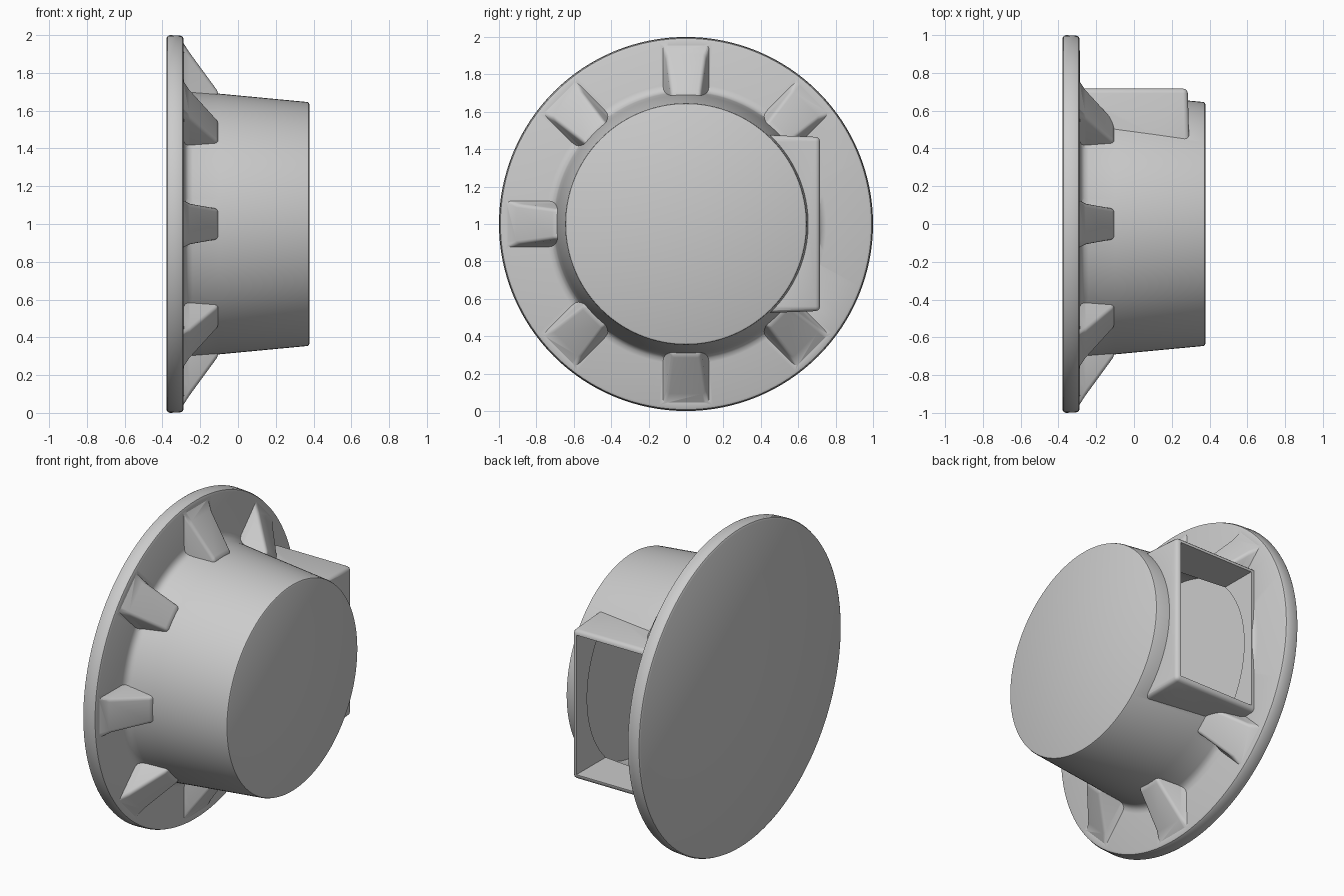
import bpy, bmesh, math
from mathutils import Matrix, Vector

if "Cube" in bpy.data.objects:
    bpy.data.objects.remove(bpy.data.objects["Cube"], do_unlink=True)

grey = bpy.data.materials.new("plain grey")
grey.use_nodes = True
grey.diffuse_color = (0.6, 0.6, 0.6, 1)
grey.node_tree.nodes["Principled BSDF"].inputs["Base Color"].default_value = (0.6, 0.6, 0.6, 1)
CENTRE = Vector((0, 0, 1))


def finish(name, bm):
    bmesh.ops.recalc_face_normals(bm, faces=bm.faces)
    mesh = bpy.data.meshes.new(name)
    bm.to_mesh(mesh)
    bm.free()
    mesh.materials.append(grey)
    obj = bpy.data.objects.new(name, mesh)
    bpy.context.collection.objects.link(obj)
    return obj


def lathe(name, profile, steps=128):
    """Turn (x, radius) points round the x axis; both ends are closed by discs."""
    bm = bmesh.new()
    rings = []
    for x, r in profile:
        rings.append([bm.verts.new((x, r * math.cos(a), 1 + r * math.sin(a)))
                      for a in (2 * math.pi * i / steps for i in range(steps))])
    for a, b in zip(rings, rings[1:]):
        for i in range(steps):
            j = (i + 1) % steps
            bm.faces.new((a[i], a[j], b[j], b[i]))
    bm.faces.new(rings[0])
    bm.faces.new(rings[-1])
    return finish(name, bm)


def loft(name, rings, turn=0, round_edges=0.0):
    """Join four-cornered sections, turned about the x axis through the centre."""
    bm = bmesh.new()
    spin = Matrix.Rotation(turn, 3, 'X')
    loops = [[bm.verts.new(spin @ Vector(p) + CENTRE) for p in ring] for ring in rings]
    for a, b in zip(loops, loops[1:]):
        for i in range(4):
            j = (i + 1) % 4
            bm.faces.new((a[i], a[j], b[j], b[i]))
    bm.faces.new(loops[0])
    bm.faces.new(loops[-1])
    bmesh.ops.recalc_face_normals(bm, faces=bm.faces)
    if round_edges:
        sharp = [e for e in bm.edges if e.calc_face_angle(0) > 0.5]
        bmesh.ops.bevel(bm, geom=sharp, offset=round_edges, segments=3,
                        profile=0.5, affect='EDGES', clamp_overlap=True)
    return finish(name, bm)


def combine(target, tool, operation):
    mod = target.modifiers.new("combine", 'BOOLEAN')
    mod.object = tool
    mod.operation = operation
    mod.solver = 'EXACT'
    bpy.context.view_layer.objects.active = target
    bpy.ops.object.modifier_apply(modifier=mod.name)
    bpy.data.objects.remove(tool, do_unlink=True)


def rib_section(x, outer, half):
    return [(x, 0.63, -half), (x, outer, -half), (x, outer, half), (x, 0.63, half)]


def port_section(y, x0, x1, half):
    return [(x0, y, -half), (x1, y, -half), (x1, y, half), (x0, y, half)]


# Round flange and tapered drum in one turned profile
housing = lathe("flanged_housing", [
    (-0.378, 0.985), (-0.372, 0.995), (-0.362, 1.0), (-0.305, 0.997),
    (-0.293, 0.992), (-0.288, 0.98), (-0.285, 0.75), (-0.279, 0.727),
    (-0.262, 0.71), (-0.24, 0.704), (-0.1, 0.69), (0.366, 0.646),
    (0.374, 0.643), (0.378, 0.635)])

# Box-shaped side port
combine(housing, loft("port_box", [port_section(0.2, -0.33, 0.30, 0.485),
                                   port_section(0.717, -0.33, 0.284, 0.465)],
                      round_edges=0.025), 'UNION')

# Seven flared ribs, leaving the port side free
for k in range(1, 8):
    rib = loft("rib", [rib_section(-0.33, 0.99, 0.13), rib_section(-0.287, 0.955, 0.125),
                       rib_section(-0.255, 0.905, 0.107), rib_section(-0.105, 0.70, 0.08)],
               turn=k * math.pi / 4, round_edges=0.018)
    combine(housing, rib, 'UNION')

# Hollow inside and the port opening
combine(housing, lathe("cavity", [(-0.28, 0.655), (0.335, 0.605)]), 'DIFFERENCE')
combine(housing, loft("port_opening", [port_section(0.1, -0.265, 0.255, 0.44),
                                       port_section(0.8, -0.265, 0.255, 0.435)]), 'DIFFERENCE')

# Smooth curved surfaces, keep real edges crisp
bpy.ops.object.select_all(action='DESELECT')
housing.select_set(True)
bpy.context.view_layer.objects.active = housing
bpy.ops.object.shade_smooth_by_angle(angle=math.radians(32))
